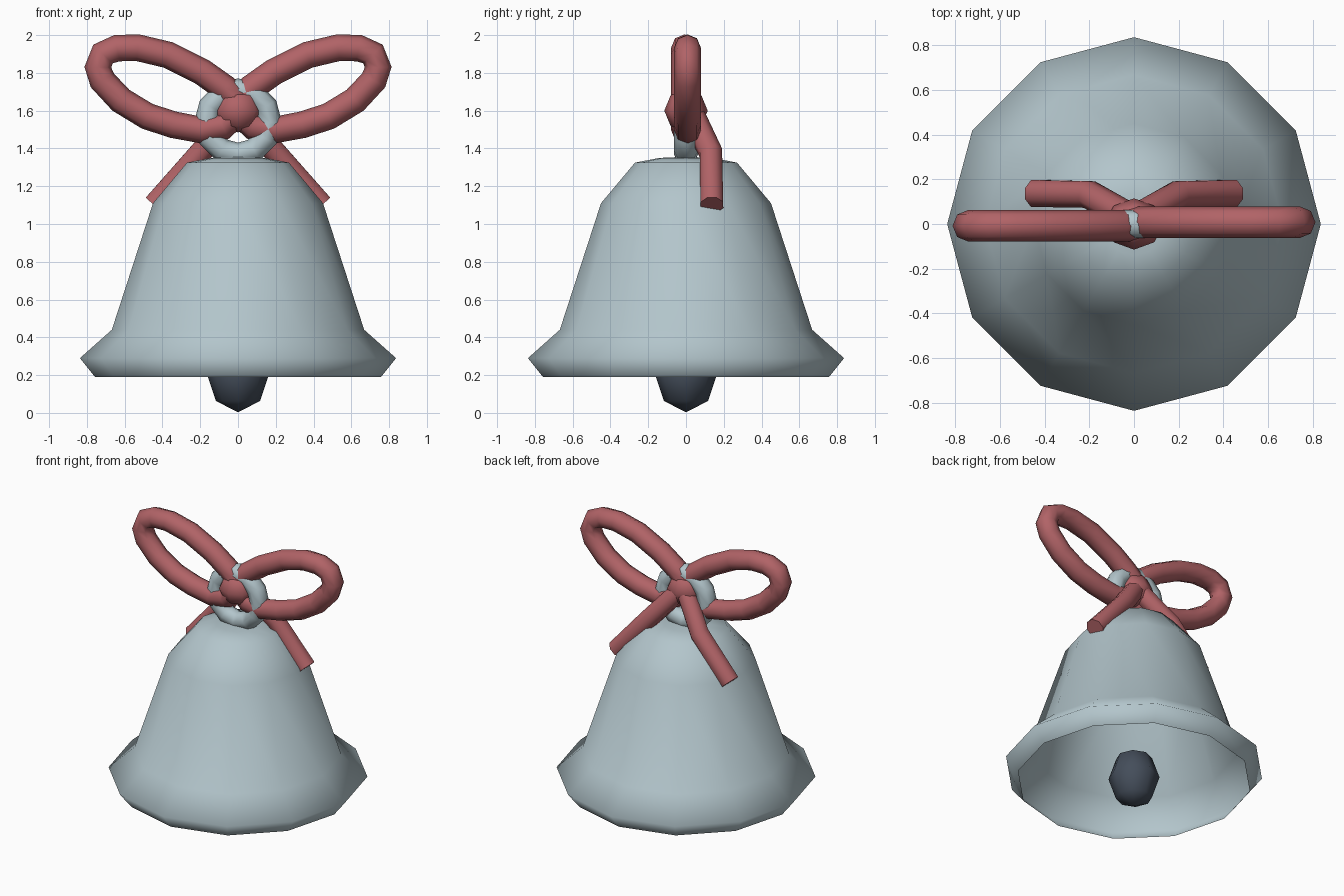
import bpy, bmesh, math

cube = bpy.data.objects.get("Cube")
if cube:
    bpy.data.objects.remove(cube, do_unlink=True)


def material(name, rgb):
    m = bpy.data.materials.new(name)
    m.use_nodes = True
    m.diffuse_color = (*rgb, 1)
    m.node_tree.nodes["Principled BSDF"].inputs["Base Color"].default_value = (*rgb, 1)
    return m


SILVER = material("pale silver", (0.45, 0.56, 0.6))
RED = material("ribbon red", (0.44, 0.125, 0.135))
DARK = material("dark slate", (0.058, 0.075, 0.103))


def select(ob):
    bpy.ops.object.select_all(action="DESELECT")
    ob.select_set(True)
    bpy.context.view_layer.objects.active = ob


def finish(name, mat, angle=60):
    ob = bpy.context.object
    ob.name = name
    ob.data.materials.clear()
    ob.data.materials.append(mat)
    bpy.ops.object.shade_smooth_by_angle(angle=math.radians(angle))
    return ob


def lathe(name, profile, sides, mat):
    bm = bmesh.new()
    verts = [bm.verts.new((r, 0, z)) for r, z in profile]
    edges = [bm.edges.new(pair) for pair in zip(verts, verts[1:])]
    bmesh.ops.spin(bm, geom=verts + edges, cent=(0, 0, 0), axis=(0, 0, 1),
                   angle=math.tau, steps=sides, use_duplicate=False)
    bmesh.ops.remove_doubles(bm, verts=bm.verts, dist=0.001)
    bmesh.ops.recalc_face_normals(bm, faces=bm.faces)
    # The sheet is open below, so make sure it faces outward
    if max(bm.faces, key=lambda f: f.calc_center_median().z).normal.z < 0:
        bmesh.ops.reverse_faces(bm, faces=bm.faces)
    mesh = bpy.data.meshes.new(name)
    bm.to_mesh(mesh)
    bm.free()
    ob = bpy.data.objects.new(name, mesh)
    bpy.context.collection.objects.link(ob)
    select(ob)
    return finish(name, mat, 150)


def tube(name, path, radius, closed, mat):
    curve = bpy.data.curves.new(name, "CURVE")
    curve.dimensions = "3D"
    curve.bevel_depth = radius
    curve.bevel_resolution = 2
    curve.use_fill_caps = True
    spline = curve.splines.new("POLY")
    spline.points.add(len(path) - 1)
    for point, co in zip(spline.points, path):
        point.co = (*co, 1)
    spline.use_cyclic_u = closed
    ob = bpy.data.objects.new(name, curve)
    bpy.context.collection.objects.link(ob)
    select(ob)
    bpy.ops.object.convert(target="MESH")
    return finish(name, mat)


def ball(name, z, size, mat):
    bpy.ops.mesh.primitive_uv_sphere_add(segments=8, ring_count=4, radius=1, location=(0, 0, z))
    bpy.context.object.scale = size
    bpy.ops.object.transform_apply(location=False, rotation=False, scale=True)
    return finish(name, mat)


# Thin bell wall with a flared, turned-in lip
lathe("bell_body", [(0, 1.356), (0.14, 1.35), (0.27, 1.325), (0.45, 1.11), (0.668, 0.44),
                    (0.837, 0.29), (0.757, 0.19)], 12, SILVER)

# Clapper
ball("clapper", 0.208, (0.165, 0.165, 0.205), DARK)

# Hanging ring
bpy.ops.mesh.primitive_torus_add(major_segments=12, minor_segments=8, major_radius=0.17,
                                 minor_radius=0.063, location=(0, 0, 1.538),
                                 rotation=(math.pi / 2, 0, 0))
finish("hanging_ring", SILVER)

# Bow: knot, two loops and two tails
ball("bow_knot", 1.6, (0.13, 0.115, 0.115), RED)
loop = [(0.0, 1.66), (0.07, 1.72), (0.19, 1.805), (0.37, 1.895), (0.53, 1.933), (0.64, 1.931),
        (0.715, 1.9), (0.742, 1.83), (0.718, 1.76), (0.62, 1.655), (0.48, 1.57), (0.34, 1.525),
        (0.19, 1.497), (0.08, 1.515), (0.0, 1.585)]
tail = [(0.02, 0.03, 1.59), (0.2, 0.132, 1.375), (0.443, 0.137, 1.1)]
for side, s in (("left", 1), ("right", -1)):
    tube(side + "_bow_loop", [(s * x, s * 0.008, z) for x, z in loop], 0.071, True, RED)
    tube(side + "_bow_tail", [(s * x, y, z) for x, y, z in tail], 0.065, False, RED)
